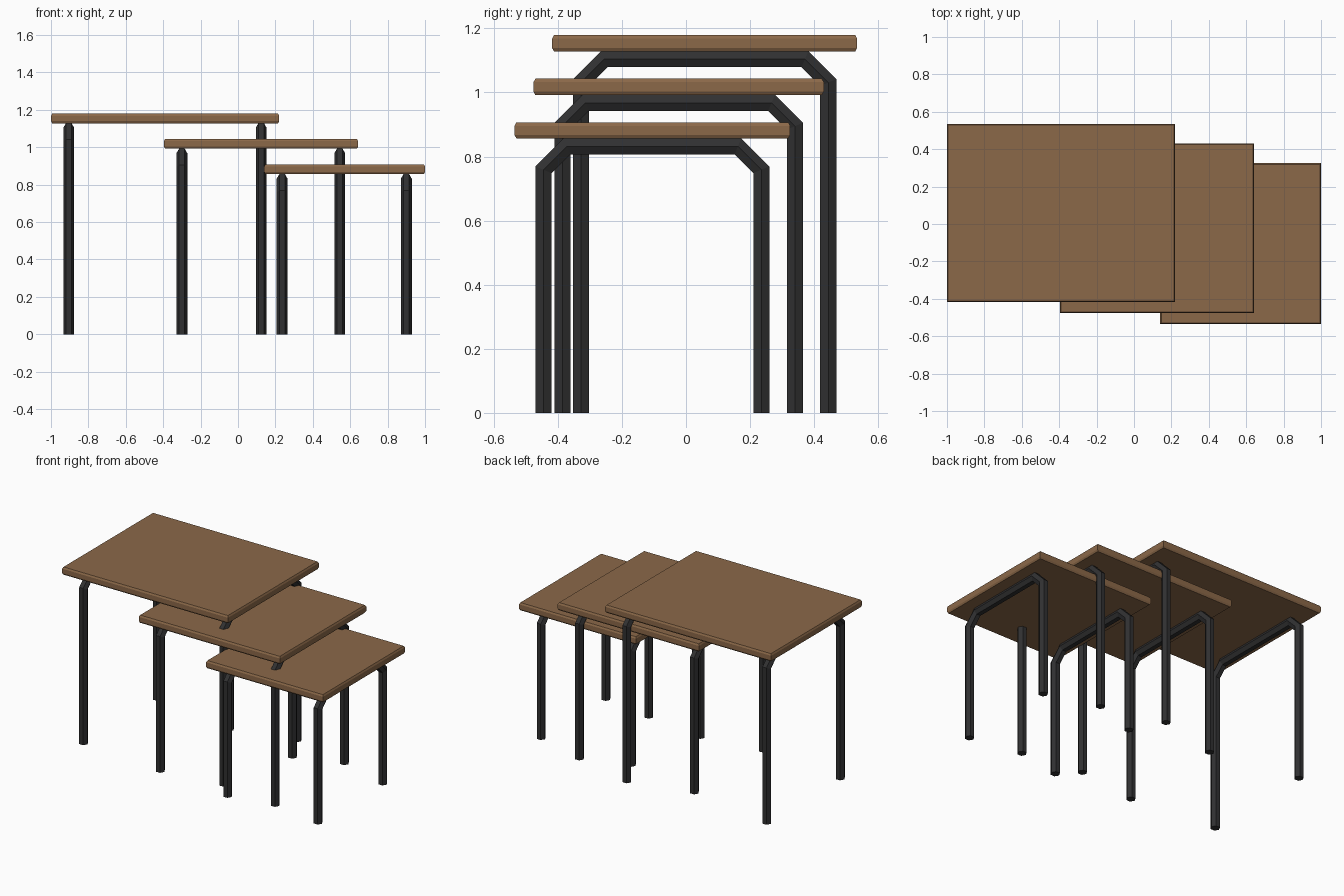
import bpy, bmesh, math
from mathutils import Vector

if "Cube" in bpy.data.objects:
    bpy.data.objects.remove(bpy.data.objects["Cube"])


def material(name, rgb):
    m = bpy.data.materials.new(name)
    m.diffuse_color = (*rgb, 1)
    m.use_nodes = True
    m.node_tree.nodes["Principled BSDF"].inputs["Base Color"].default_value = m.diffuse_color
    return m


WOOD = material("brown wood", (0.26, 0.14, 0.066))
METAL = material("black metal", (0.03, 0.03, 0.031))
R = 0.029                       # hexagon tube radius
FLAT = R * math.cos(math.pi / 6)  # half the tube width across flats


def loft(name, rings, mat):
    """Skin a list of equal-length point rings and cap both ends."""
    bm = bmesh.new()
    loops = [[bm.verts.new(p) for p in ring] for ring in rings]
    for a, b in zip(loops, loops[1:]):
        for i in range(len(a)):
            j = (i + 1) % len(a)
            bm.faces.new((a[i], a[j], b[j], b[i]))
    bm.faces.new(loops[0])
    bm.faces.new(loops[-1])
    bmesh.ops.recalc_face_normals(bm, faces=bm.faces)
    me = bpy.data.meshes.new(name)
    bm.to_mesh(me)
    bm.free()
    me.materials.append(mat)
    ob = bpy.data.objects.new(name, me)
    bpy.context.collection.objects.link(ob)


def table_top(name, x0, x1, cy, hy, z0, z1):
    """Board with a chamfer along its upper and lower edges."""
    rings = []
    for z, c in ((z0, 0.006), (z0 + 0.011, 0), (z1 - 0.011, 0), (z1, 0.006)):
        rings.append([(x0 + c, cy - hy + c, z), (x1 - c, cy - hy + c, z),
                      (x1 - c, cy + hy - c, z), (x0 + c, cy + hy - c, z)])
    loft(name, rings, WOOD)


def leg_frame(name, x, cy, half, top):
    """Hexagonal tube bent into a U, upside down, with cut corners."""
    zc, d = top - FLAT, 0.073
    path = [Vector(p) for p in (
        (x, cy - half, 0), (x, cy - half, zc - d), (x, cy - half + d, zc),
        (x, cy + half - d, zc), (x, cy + half, zc - d), (x, cy + half, 0))]
    across = Vector((1, 0, 0))
    rings = []
    for i, p in enumerate(path):
        t0 = (p - path[max(i - 1, 0)]).normalized()
        t1 = (path[min(i + 1, 5)] - p).normalized()
        t = (t0 + t1).normalized()
        side = across.cross(t)
        turn = t0.dot(t) if 0 < i < 5 else 1   # mitre stretch at bends
        rings.append([p + across * R * math.cos(a) + side * R * math.sin(a) / turn
                      for a in (k * math.pi / 3 for k in range(6))])
    loft(name, rings, METAL)


# size, x0, x1, board centre y, board half depth, underside z, leg x pair, leg half span
TABLES = (
    ("large", -1.0, 0.22, 0.058, 0.476, 1.128, (-0.905, 0.124), 0.386),
    ("medium", -0.396, 0.642, -0.023, 0.453, 0.992, (-0.30, 0.544), 0.363),
    ("small", 0.14, 1.0, -0.105, 0.430, 0.856, (0.236, 0.90), 0.340),
)
for size, x0, x1, cy, hy, z, legs, half in TABLES:
    table_top(size + "_table_top", x0, x1, cy, hy, z, z + 0.051)
    for side, x in zip(("left", "right"), legs):
        leg_frame(f"{size}_{side}_leg_frame", x, cy, half, z + 0.001)
